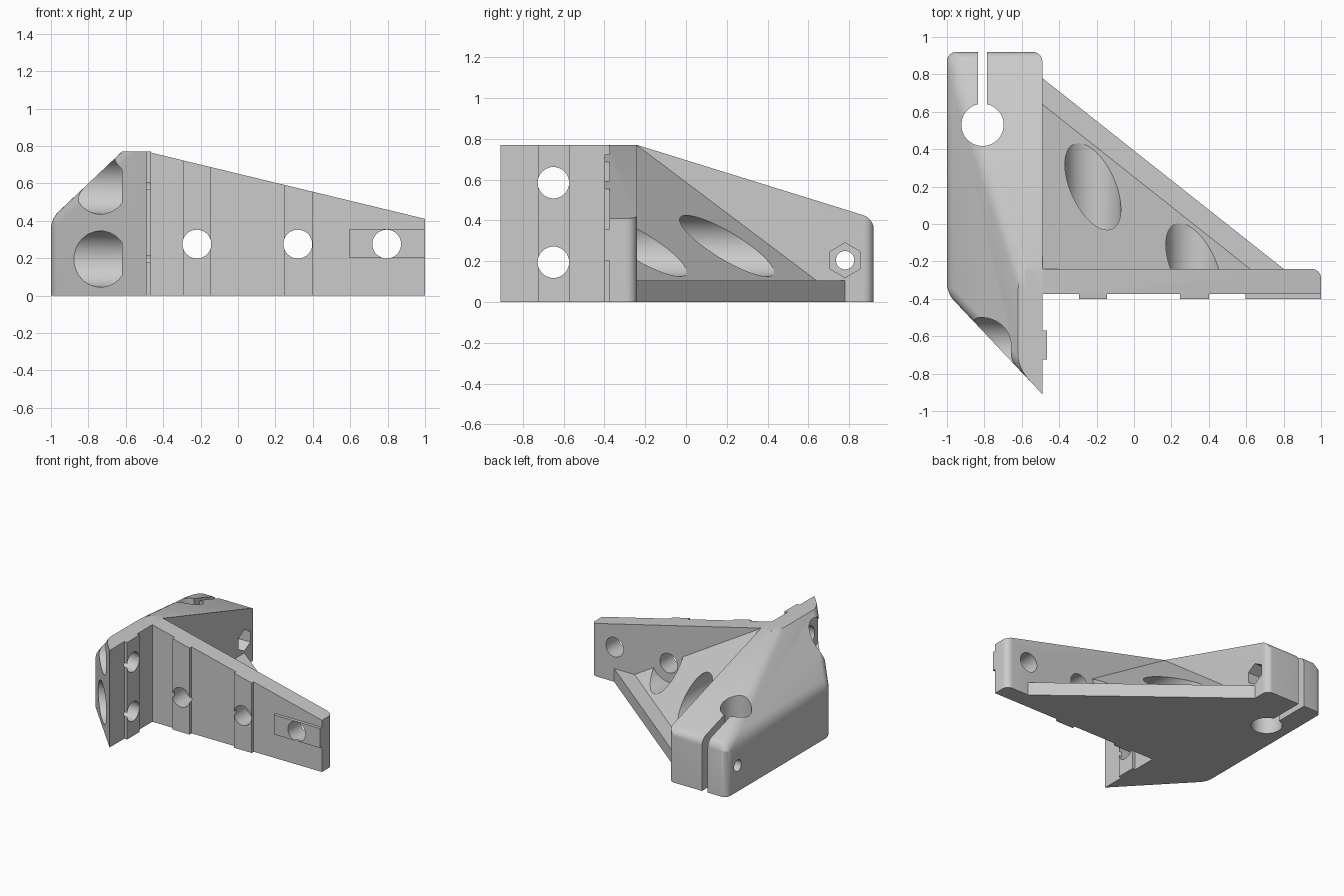
import bpy, bmesh, math
from mathutils import Vector, Matrix

if "Cube" in bpy.data.objects:
    bpy.data.objects.remove(bpy.data.objects["Cube"])

grey = bpy.data.materials.new("light grey plastic")
grey.use_nodes = True
colour = (0.6, 0.6, 0.6, 1)
grey.diffuse_color = colour
grey.node_tree.nodes["Principled BSDF"].inputs["Base Color"].default_value = colour


def finish(name, bm):
    bmesh.ops.recalc_face_normals(bm, faces=bm.faces)
    mesh = bpy.data.meshes.new(name)
    bm.to_mesh(mesh)
    bm.free()
    mesh.materials.append(grey)
    obj = bpy.data.objects.new(name, mesh)
    bpy.context.collection.objects.link(obj)
    return obj


def round_edges(bm, rule, radius):
    edges = [e for e in bm.edges if rule(e, (e.verts[0].co + e.verts[1].co) / 2)]
    bmesh.ops.bevel(bm, geom=edges, offset=radius, segments=6, profile=0.5, affect='EDGES')


def hull(points):
    bm = bmesh.new()
    for p in points:
        bm.verts.new(p)
    bmesh.ops.convex_hull(bm, input=bm.verts[:])
    bmesh.ops.dissolve_limit(bm, angle_limit=0.01, verts=bm.verts[:], edges=bm.edges[:])
    return bm


def prism(outline, height):
    bm = bmesh.new()
    face = bm.faces.new([bm.verts.new((x, y, 0)) for x, y in outline])
    top = bmesh.ops.extrude_face_region(bm, geom=[face])["geom"]
    bmesh.ops.translate(bm, vec=(0, 0, height),
                        verts=[v for v in top if isinstance(v, bmesh.types.BMVert)])
    return bm


def box(name, low, high):
    bm = prism([(low[0], low[1]), (high[0], low[1]), (high[0], high[1]), (low[0], high[1])],
               high[2] - low[2])
    bmesh.ops.translate(bm, vec=(0, 0, low[2]), verts=bm.verts)
    return finish(name, bm)


def rod(name, start, end, radius, sides=48):
    start, end = Vector(start), Vector(end)
    axis = end - start
    bm = bmesh.new()
    turn = axis.to_track_quat('Z', 'Y').to_matrix().to_4x4()
    bmesh.ops.create_cone(bm, cap_ends=True, segments=sides, radius1=radius, radius2=radius,
                          depth=axis.length, matrix=Matrix.Translation((start + end) / 2) @ turn)
    return finish(name, bm)


def combine(body, other, operation):
    other.hide_render = True
    mod = body.modifiers.new("combine", 'BOOLEAN')
    mod.operation, mod.object, mod.solver = operation, other, 'EXACT'
    bpy.context.view_layer.update()
    mesh = bpy.data.meshes.new_from_object(
        body.evaluated_get(bpy.context.evaluated_depsgraph_get()))
    body.modifiers.clear()
    body.data = mesh
    bpy.data.objects.remove(other)


# Side wall with sloped top and chamfered outer shoulder
INNER, OUTER, BACK, TOP, LOW, ARM_BACK = -0.49, -1, 0.92, 0.77, 0.41, -0.24
corners = [(INNER, BACK), (OUTER, BACK), (OUTER, -0.37), (INNER, -0.91)]
bm = hull([(x, y, 0) for x, y in corners] + [(x, y, LOW) for x, y in corners[:3]] +
          [(-0.62, ARM_BACK, TOP), (INNER, ARM_BACK, TOP), (INNER, -0.91, TOP),
           (-0.62, -0.772, TOP)])
round_edges(bm, lambda e, m: m.z > 0.05 and (m.x < -0.63 or m.y > 0.9), 0.05)
body = finish("bracket_body", bm)

# Front arm with two upright ribs, trimmed to its sloping top
FRONT, RIB = -0.375, -0.4
outline = [(-0.58, ARM_BACK), (-0.58, FRONT)]
for a, b in ((-0.295, -0.145), (0.245, 0.4)):
    outline += [(a, FRONT), (a, RIB), (b, RIB), (b, FRONT)]
bm = prism(outline + [(1, FRONT), (1, ARM_BACK)], TOP)
round_edges(bm, lambda e, m: m.x > 0.99 and m.y > -0.25 and abs(m.z - TOP / 2) < 0.01, 0.05)
cut = bmesh.ops.bisect_plane(bm, geom=bm.verts[:] + bm.edges[:] + bm.faces[:],
                             plane_co=(1, 0, LOW), plane_no=(TOP - LOW, 0, 1.49),
                             clear_outer=True)
bmesh.ops.holes_fill(bm, edges=[e for e in bm.edges if e.is_boundary])
combine(body, finish("front_arm", bm), 'UNION')

# Locating ribs on the arm tip and the side wall
combine(body, box("tip_rib", (0.595, RIB, 0.2), (1, -0.3, 0.355)), 'UNION')
combine(body, box("wall_rib", (-0.55, -0.725, 0), (-0.465, -0.57, TOP)), 'UNION')

# Corner gusset: sloping web with clearance bores, on a flat base plate
S, F = -0.52, -0.27
web = finish("gusset_web", hull([(INNER, ARM_BACK, 0.05), (INNER, ARM_BACK, TOP - 0.002),
                                (INNER, 0.64, 0.105), (0.62, ARM_BACK, 0.105),
                                (INNER, 0.64, 0.05), (0.62, ARM_BACK, 0.05)]))
for x in (-0.22, 0.32):
    combine(web, rod("clearance_bore", (x, ARM_BACK, 0.275), (x, 1, 0.275), 0.15), 'DIFFERENCE')
plate = finish("base_plate", prism([(S, F), (0.8, F), (0.8, ARM_BACK), (INNER, 0.78), (S, 0.78)],
                                   0.105))
combine(body, plate, 'UNION')
combine(body, web, 'UNION')

# Screw holes through the arm
for x in (-0.22, 0.32, 0.795):
    combine(body, rod("arm_hole", (x, -0.6, 0.275), (x, -0.2, 0.275), 0.077), 'DIFFERENCE')

# Screw holes and counterbores through the side wall
for z in (0.195, 0.585):
    combine(body, rod("wall_hole", (-0.8, -0.65, z), (-0.3, -0.65, z), 0.077), 'DIFFERENCE')
    combine(body, rod("counterbore", (-1.2, -0.65, z), (-0.62, -0.65, z), 0.15), 'DIFFERENCE')

# Rod clamp: upright bore, slot, cross bolt and hexagonal nut pocket
combine(body, rod("clamp_bore", (-0.81, 0.53, -0.1), (-0.81, 0.53, 1), 0.113), 'DIFFERENCE')
combine(body, box("clamp_slot", (-0.835, 0.53, -0.1), (-0.785, 1, 1)), 'DIFFERENCE')
combine(body, rod("bolt_hole", (-1.2, 0.78, 0.205), (-0.3, 0.78, 0.205), 0.045), 'DIFFERENCE')
combine(body, rod("nut_pocket", (-0.59, 0.78, 0.205), (-0.4, 0.78, 0.205), 0.085, 6), 'DIFFERENCE')

# Smooth bores and rounded edges, crisp corners elsewhere
bpy.ops.object.select_all(action='DESELECT')
body.select_set(True)
bpy.context.view_layer.objects.active = body
bpy.ops.object.shade_smooth_by_angle(angle=math.radians(25))
